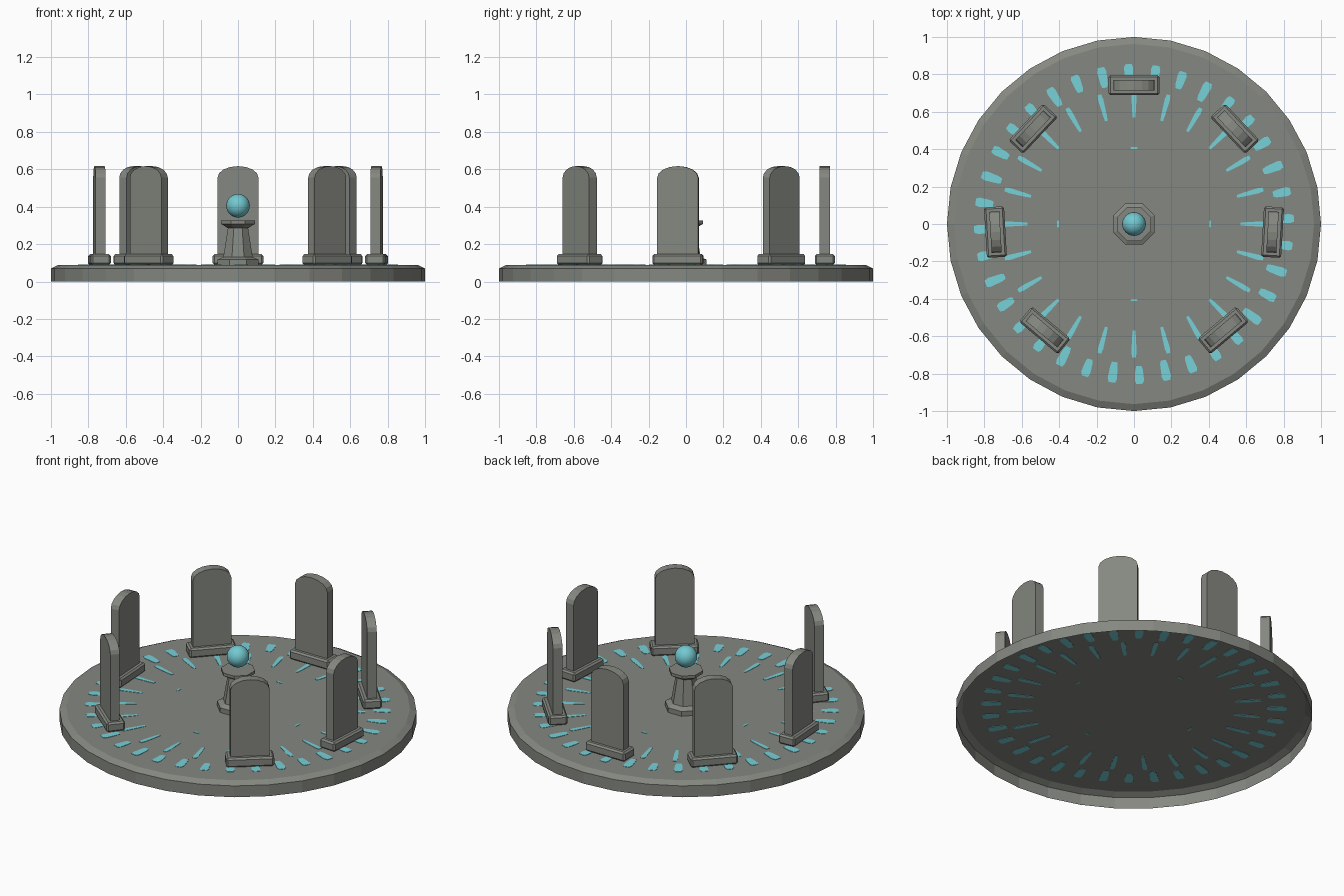
import bpy, bmesh, math
from mathutils import Matrix, Vector

cube = bpy.data.objects.get("Cube")
if cube:
    bpy.data.objects.remove(cube, do_unlink=True)

FLOOR = 0.088  # top of the platform


def material(name, rgb):
    m = bpy.data.materials.new(name)
    m.use_nodes = True
    m.diffuse_color = (*rgb, 1)
    m.node_tree.nodes["Principled BSDF"].inputs["Base Color"].default_value = (*rgb, 1)
    return m


grey = material("weathered grey", (0.235, 0.245, 0.218))
orb_cyan = material("orb cyan", (0.17, 0.58, 0.63))
mark_cyan = material("mark cyan", (0.18, 0.64, 0.69))


def finish(name, bm, mat, matrix=None):
    bmesh.ops.recalc_face_normals(bm, faces=bm.faces)
    mesh = bpy.data.meshes.new(name)
    bm.to_mesh(mesh)
    bm.free()
    mesh.materials.append(mat)
    obj = bpy.data.objects.new(name, mesh)
    bpy.context.collection.objects.link(obj)
    if matrix:
        obj.matrix_world = matrix
    return obj


def skin(bm, rings, bottom=True):
    """Join closed rings of points with side faces and cap the ends."""
    rings = [[bm.verts.new(p) for p in ring] for ring in rings]
    for low, high in zip(rings, rings[1:]):
        for i in range(len(low)):
            j = (i + 1) % len(low)
            bm.faces.new((low[i], low[j], high[j], high[i]))
    if bottom:
        bm.faces.new(rings[0][::-1])
    bm.faces.new(rings[-1])


def lathe(name, profile, sides, mat, turn=0, bottom=True):
    """Polygonal turned shape from (radius, height) pairs."""
    bm = bmesh.new()
    angles = [turn + math.tau * i / sides for i in range(sides)]
    skin(bm, [[(r * math.cos(a), r * math.sin(a), z) for a in angles] for r, z in profile], bottom)
    finish(name, bm, mat)


# Round platform: a shell open underneath, with a shallow chamfered rim
lathe("platform", [(1, 0), (1, 0.07), (0.963, FLOOR)], 32, grey, bottom=False)

# Octagonal pedestal
k = 1 / math.cos(math.pi / 8)
profile = [(0.11, FLOOR), (0.11, 0.117), (0.078, 0.132), (0.054, 0.285),
           (0.065, 0.292), (0.09, 0.308), (0.09, 0.326)]
lathe("pedestal", [(r * k, z) for r, z in profile], 8, grey, math.pi / 8)

# Floating orb
bm = bmesh.new()
bmesh.ops.create_uvsphere(bm, u_segments=24, v_segments=16, radius=0.063)
for f in bm.faces:
    f.smooth = True
finish("orb", bm, orb_cyan, Matrix.Translation((0, 0, 0.405)))


# Seven standing stones on an open arc
def standing_stone(index, angle):
    place = Matrix.Rotation(angle - math.pi / 2, 4, "Z") @ Matrix.Translation((0, 0.742, 0))
    # chamfered plinth
    bm = bmesh.new()
    bmesh.ops.create_cube(bm, size=1, matrix=Matrix.Translation((0, 0, FLOOR + 0.029))
                          @ Matrix.Diagonal((0.27, 0.107, 0.058, 1)))
    base = finish(f"stone_base_{index}", bm, grey, place)
    chamfer = base.modifiers.new("chamfer", "BEVEL")
    chamfer.width = 0.01
    chamfer.segments = 1

    # slab with a rounded top
    outline = [(-0.11, 0.14), (0.11, 0.14)]
    steps = 8
    for i in range(steps + 1):
        a = math.pi * i / steps
        outline.append((0.11 * math.cos(a), 0.555 + 0.062 * math.sin(a)))
    bm = bmesh.new()
    skin(bm, [[(x, y, z) for x, z in outline] for y in (-0.027, 0.027)])
    finish(f"standing_stone_{index}", bm, grey, place)


for i in range(7):
    standing_stone(i + 1, math.radians(-50 + i * 280 / 6))


# Painted marks that show on both sides of the thin floor
def mark(bm, angle, r0, r1, w0, w1):
    out = Vector((math.cos(angle), math.sin(angle), 0))
    across = Vector((-out.y, out.x, 0))
    a, b = r0 + (r1 - r0) * 0.2, r0 + (r1 - r0) * 0.8
    side = [(r0, w0 * 0.7), (a, w0), (b, w1), (r1, w1 * 0.7)]
    outline = side + [(r, -w) for r, w in reversed(side)]
    skin(bm, [[out * r + across * w / 2 + Vector((0, 0, z)) for r, w in outline]
              for z in (FLOOR - 0.002, FLOOR + 0.002)])


bm = bmesh.new()
for i in range(36):
    mark(bm, math.radians(2 + 10 * i), (0.745, 0.76)[i % 2], 0.855, 0.04, 0.05)
for i in range(24):
    mark(bm, math.radians(15 * i), 0.57, 0.715, 0.02, 0.028)
for i in range(4):
    mark(bm, math.radians(90 * i), 0.4, 0.412, 0.035, 0.035)
finish("floor_marks", bm, mark_cyan)
